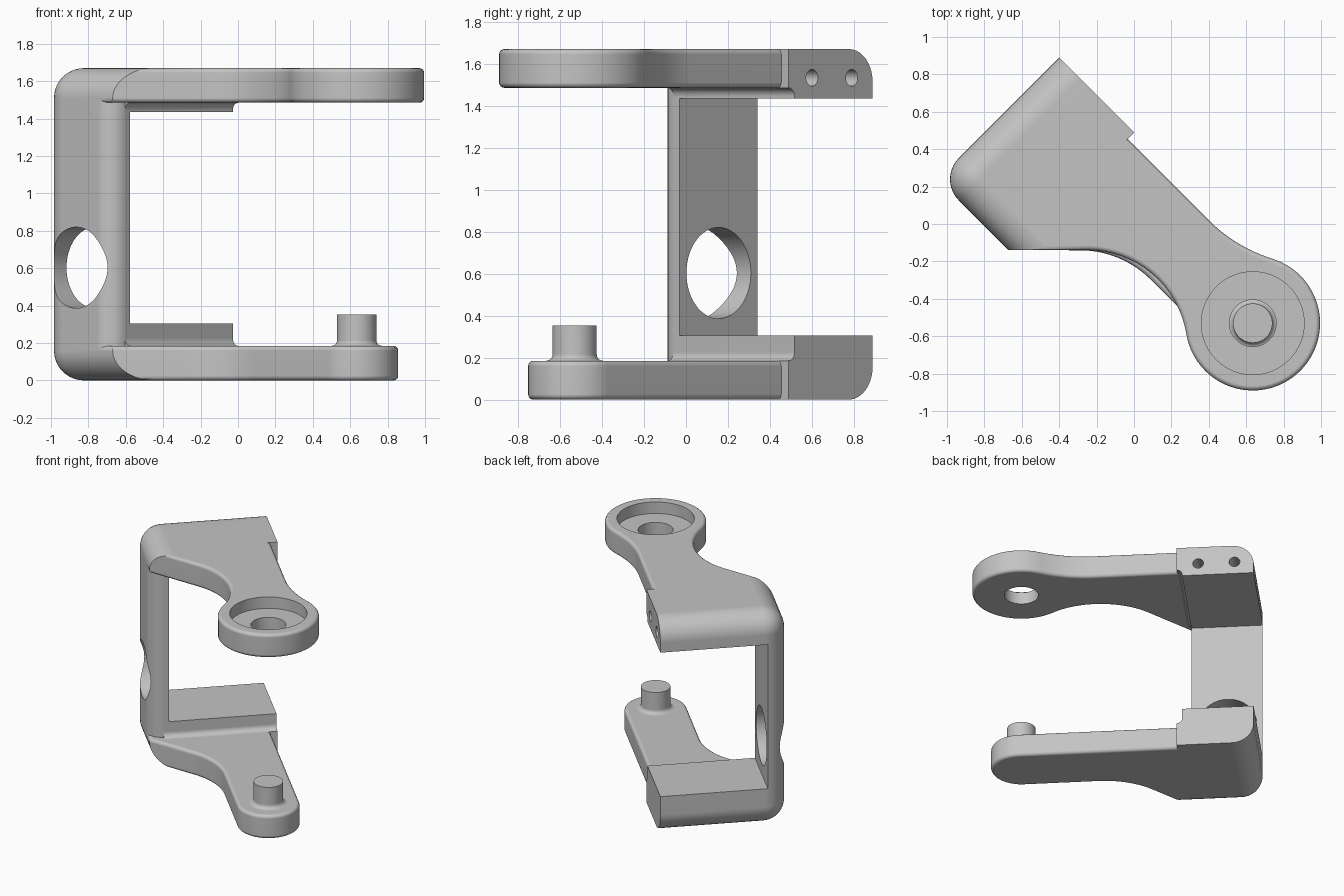
import bpy, bmesh, math
from mathutils import Matrix

if "Cube" in bpy.data.objects:
    bpy.data.objects.remove(bpy.data.objects["Cube"])

# Everything is laid out along u (arm direction) and v, then turned 45 degrees.
TURN = Matrix.Rotation(math.radians(-45), 4, 'Z')
H, ARM, RIM = 1.67, 0.185, 0.025
U0, U1, V0, V1 = -0.912, -0.385, -0.573, 0.346     # clamp block limits
TIP = (0.824, 0.074)                               # axis of ring and pin

metal = bpy.data.materials.new("grey_metal")
metal.use_nodes = True
grey = (0.55, 0.55, 0.55, 1)
metal.diffuse_color = grey
metal.node_tree.nodes["Principled BSDF"].inputs["Base Color"].default_value = grey


def arc(c, r, a, b, n=16):
    angles = [math.radians(a + (b - a) * i / n) for i in range(n + 1)]
    return [(c[0] + r * math.cos(t), c[1] + r * math.sin(t)) for t in angles]


def solid(name, bm):
    bmesh.ops.recalc_face_normals(bm, faces=bm.faces)
    mesh = bpy.data.meshes.new(name)
    bm.to_mesh(mesh)
    bm.free()
    mesh.materials.append(metal)
    ob = bpy.data.objects.new(name, mesh)
    bpy.context.collection.objects.link(ob)
    return ob


def prism(name, pts, lo, hi, along='Z', rim=0.0):
    """Extrude an outline along z, or a (u, z) outline along v."""
    bm = bmesh.new()
    put = (lambda p: (p[0], p[1], lo)) if along == 'Z' else (lambda p: (p[0], lo, p[1]))
    face = bm.faces.new([bm.verts.new(put(p)) for p in pts])
    out = bmesh.ops.extrude_face_region(bm, geom=[face])
    move = (0, 0, hi - lo) if along == 'Z' else (0, hi - lo, 0)
    bmesh.ops.translate(bm, vec=move, verts=[g for g in out["geom"] if isinstance(g, bmesh.types.BMVert)])
    bmesh.ops.recalc_face_normals(bm, faces=bm.faces)
    if rim:
        edges = [e for e in bm.edges if abs(e.verts[0].co.z - e.verts[1].co.z) < 1e-5]
        bmesh.ops.bevel(bm, geom=edges, offset=rim, segments=4, profile=0.5, affect='EDGES')
    return solid(name, bm)


def rect(a, b, c, d):
    return [(a, c), (b, c), (b, d), (a, d)]


def disc(c, r, n=48):
    return arc(c, r, 0, 360 * (n - 1) / n, n - 1)


def combine(ob, tool, operation):
    mod = ob.modifiers.new("combine", 'BOOLEAN')
    mod.operation, mod.solver, mod.object = operation, 'EXACT', tool
    bpy.context.view_layer.objects.active = ob
    bpy.ops.object.modifier_apply(modifier=mod.name)
    bpy.data.objects.remove(tool)


def finish(ob):
    bpy.ops.object.select_all(action='DESELECT')
    ob.data.transform(TURN)
    ob.select_set(True)
    bpy.context.view_layer.objects.active = ob
    bpy.ops.object.shade_smooth_by_angle(angle=math.radians(30))
    ob.modifiers.new("even_shading", 'WEIGHTED_NORMAL').keep_sharp = True


# Clamp block with one rounded column edge, opened into a C
r = 0.11
outline = [(U0, V1), (U0, V0)] + arc((U1 - r, V0 + r), r, -90, 0, 10) + [(U1, V1)]
bracket = prism("bracket", outline, 0, H)
combine(bracket, prism("opening", rect(-2, 1, -0.43, 1), 0.305, 1.435), 'DIFFERENCE')

# Filleted steps between block and arms
step = [(-0.6, 0), (-0.345, 0)] + arc((-0.345, 0.225), 0.04, 270, 180, 6) + [(-0.6, 0.225)]
for flip in (False, True):
    pts = [(u, H - z) for u, z in step] if flip else step
    combine(bracket, prism("step", pts, -0.47, V1, 'Y'), 'UNION')

# Arms: the upper one ends in a wide ring, the lower one in a narrow tip
root = [(-0.6, 0.297), (-0.6, V0), (-0.375, V0)]
upper = (root + arc((0.302, -0.655), 0.537, 135, 54.4)
         + arc(TIP, 0.36, -125, 117, 40)
         + arc((0.269, 1.127), 0.83, -62.2, -90))
lower = (root + arc((0.274, -0.684), 0.537, 135, 90)
         + arc(TIP, 0.222, -90, 90, 30))
combine(bracket, prism("upper_arm", upper, H - ARM, H, rim=RIM), 'UNION')
combine(bracket, prism("lower_arm", lower, 0, ARM, rim=RIM), 'UNION')

# Envelope that rounds the outer edges of the block
bm = bmesh.new()
bmesh.ops.create_cube(bm, size=1)
for v in bm.verts:
    v.co = (U0 if v.co.x < 0 else 2, V0 if v.co.y < 0 else 2, 0 if v.co.z < 0 else H)
edges = []
for e in bm.edges:
    a, b = (v.co for v in e.verts)
    on_u = max(a.x, b.x) < 0
    on_v = max(a.y, b.y) < 0
    level = abs(a.z - b.z) < 1e-5
    if (level and (on_u or on_v)) or (on_u and on_v):
        edges.append(e)
bmesh.ops.bevel(bm, geom=edges, offset=0.16, segments=10, profile=0.5, affect='EDGES')
combine(bracket, solid("envelope", bm), 'INTERSECT')

# Recess and bore in the ring, window in the column, screw holes in the end
combine(bracket, prism("recess", disc(TIP, 0.275, 64), H - 0.09, H + 0.1), 'DIFFERENCE')
combine(bracket, prism("bore", disc(TIP, 0.125), H - 0.3, H), 'DIFFERENCE')
combine(bracket, prism("window", disc((-0.65, 0.603), 0.217, 64), -1, -0.3, 'Y'), 'DIFFERENCE')
for u in (-0.503, -0.771):
    combine(bracket, prism("screw_hole", disc((u, 1.533), 0.04, 24), 0.05, 1, 'Y'), 'DIFFERENCE')
finish(bracket)

# Pin with a flared foot, spun from a profile
bm = bmesh.new()
profile = [(0, 0.15), (0.135, 0.15)] + arc((0.135, ARM + 0.03), 0.03, 270, 180, 5) + [(0.105, 0.352), (0, 0.352)]
verts = [bm.verts.new((TIP[0] + x, TIP[1], z)) for x, z in profile]
chain = [bm.edges.new(pair) for pair in zip(verts, verts[1:])]
bmesh.ops.spin(bm, geom=verts + chain, cent=(*TIP, 0), axis=(0, 0, 1),
               angle=math.tau, steps=48, use_duplicate=False)
bmesh.ops.remove_doubles(bm, verts=bm.verts, dist=1e-4)
finish(solid("pin", bm))
